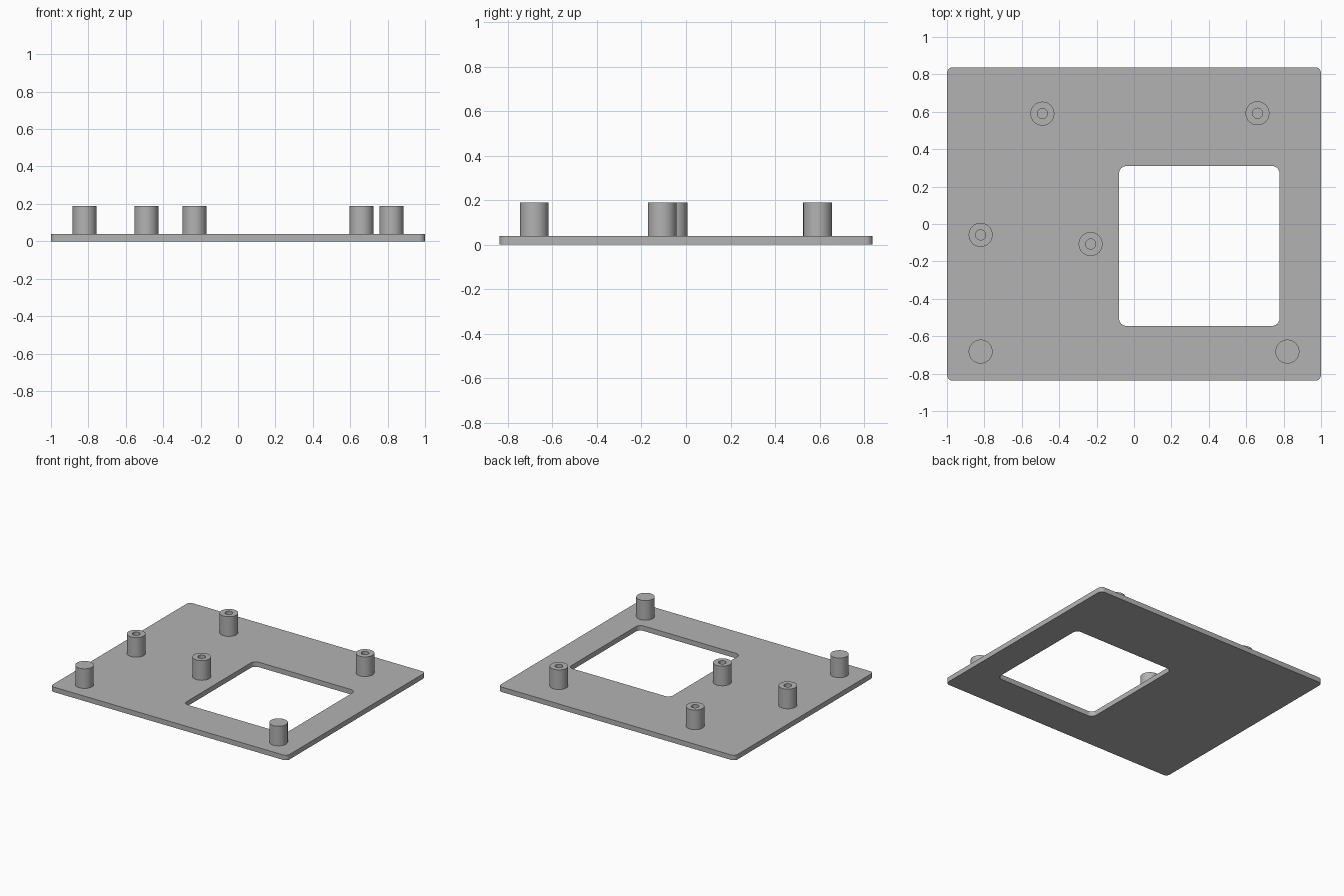
import bpy, bmesh
from math import sin, cos, pi

cube = bpy.data.objects.get("Cube")
if cube:
    bpy.data.objects.remove(cube)

BASE = 0.038      # plate thickness
TOP = 0.188       # top of the posts
POST_R = 0.064
BORE_R = 0.027

grey = bpy.data.materials.new("plain grey")
grey.use_nodes = True
colour = (0.45, 0.45, 0.45, 1)
grey.diffuse_color = colour
grey.node_tree.nodes["Principled BSDF"].inputs["Base Color"].default_value = colour


def rounded_rect(x0, x1, y0, y1, r, steps=8):
    corners = [(x1 - r, y1 - r), (x0 + r, y1 - r), (x0 + r, y0 + r), (x1 - r, y0 + r)]
    return [(cx + r * cos((k + i / steps) * pi / 2), cy + r * sin((k + i / steps) * pi / 2))
            for k, (cx, cy) in enumerate(corners) for i in range(steps + 1)]


def circle(r, n=48):
    return [(r * cos(2 * pi * i / n), r * sin(2 * pi * i / n)) for i in range(n)]


def loft(name, rings, closed=False, location=(0, 0, 0)):
    """Join successive (outline, z) rings; cap both ends unless closed."""
    bm = bmesh.new()
    loops = [[bm.verts.new((x, y, z)) for x, y in outline] for outline, z in rings]
    pairs = list(zip(loops, loops[1:]))
    if closed:
        pairs.append((loops[-1], loops[0]))
    else:
        bm.faces.new(loops[0])
        bm.faces.new(loops[-1])
    for a, b in pairs:
        for i in range(len(a)):
            j = (i + 1) % len(a)
            bm.faces.new((a[i], a[j], b[j], b[i]))
    bmesh.ops.recalc_face_normals(bm, faces=bm.faces)
    mesh = bpy.data.meshes.new(name)
    bm.to_mesh(mesh)
    bm.free()
    mesh.materials.append(grey)
    obj = bpy.data.objects.new(name, mesh)
    obj.location = location
    bpy.context.collection.objects.link(obj)
    bpy.ops.object.select_all(action="DESELECT")
    obj.select_set(True)
    bpy.context.view_layer.objects.active = obj
    bpy.ops.object.shade_smooth_by_angle()
    return obj


# Base plate with a rounded window
outer = rounded_rect(-1, 1, -0.838, 0.838, 0.032)
window = rounded_rect(-0.08, 0.778, -0.545, 0.31, 0.04)
loft("base_plate", [(outer, 0), (outer, BASE), (window, BASE), (window, 0)], closed=True)

# Standoffs with a blind screw hole
wall, bore = circle(POST_R), circle(BORE_R)
bored = {"back_right": (-0.49, 0.59), "back_left": (0.66, 0.592),
         "middle_right": (-0.82, -0.058), "middle_centre": (-0.232, -0.107)}
for name, (x, y) in bored.items():
    loft(name + "_standoff", [(wall, BASE), (wall, TOP), (bore, TOP), (bore, BASE)],
         closed=True, location=(x, y, 0))

# Solid support pegs along the front
for side, x in (("right", -0.82), ("left", 0.82)):
    loft("front_" + side + "_peg", [(wall, BASE), (wall, TOP)], location=(x, -0.682, 0))
